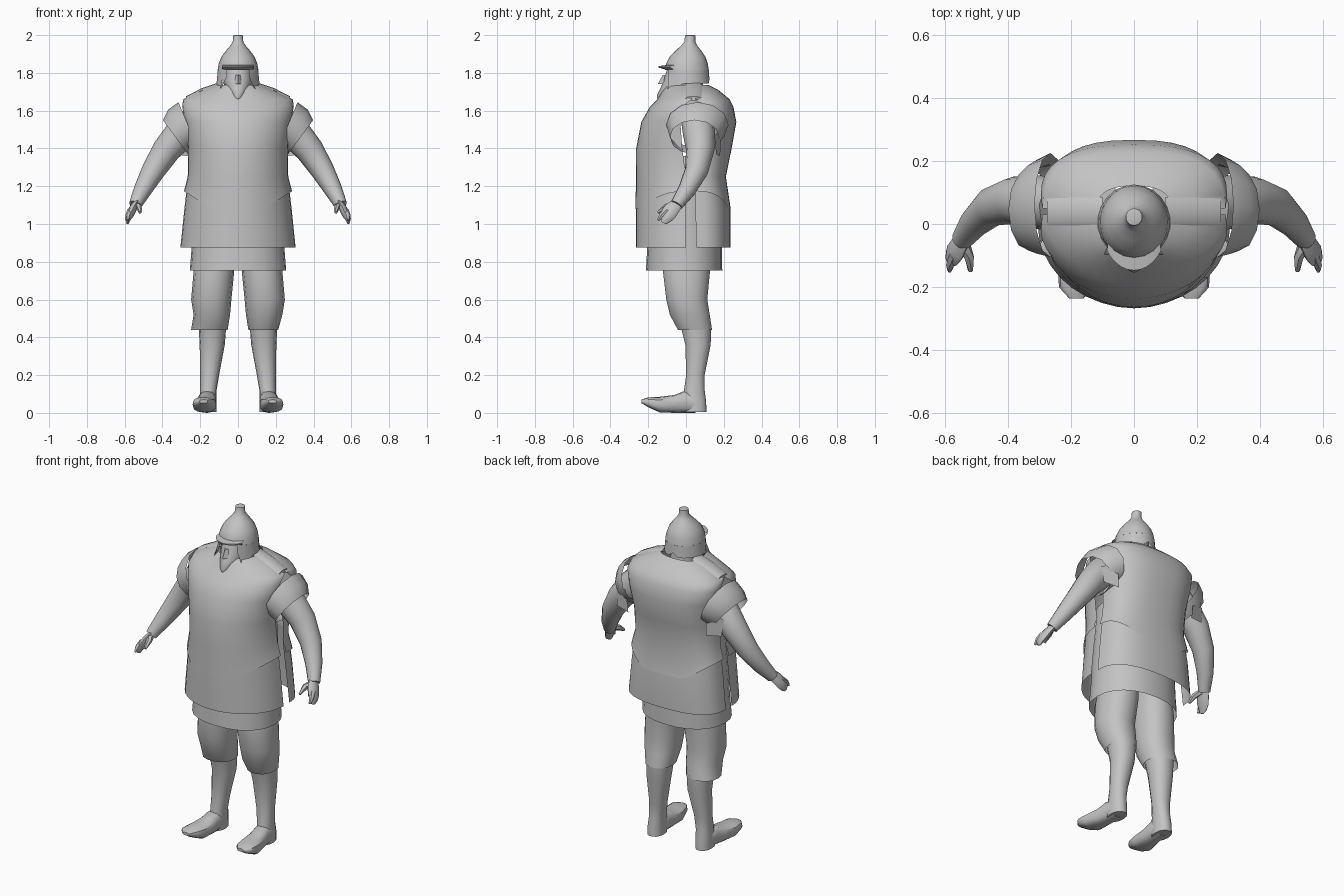
import bpy, bmesh, math
from mathutils import Vector

if "Cube" in bpy.data.objects:
    bpy.data.objects.remove(bpy.data.objects["Cube"])

grey = bpy.data.materials.new("plain grey")
grey.diffuse_color = (0.55, 0.55, 0.55, 1)
grey.use_nodes = True
grey.node_tree.nodes["Principled BSDF"].inputs["Base Color"].default_value = grey.diffuse_color


def oval(c, u, v, n=16, a0=0, a1=360, p=1.0):
    """Points on a (super)ellipse round c with half axes u and v; open unless a full turn."""
    c, u, v = Vector(c), Vector(u), Vector(v)
    full = a1 - a0 == 360
    pts = []
    for i in range(n if full else n + 1):
        a = math.radians(a0 + (a1 - a0) * i / n)
        f = lambda t: math.copysign(abs(t) ** p, t) if abs(t) > 1e-6 else 0
        pts.append(c + u * f(math.cos(a)) + v * f(math.sin(a)))
    return pts


def loft(name, rings, closed=True, caps=(False, False), mirror=False, angle=50):
    """Skin a list of equal point rings."""
    bm = bmesh.new()
    vs = [[bm.verts.new(p) for p in r] for r in rings]
    n = len(vs[0])
    for a, b in zip(vs, vs[1:]):
        for i in range(n if closed else n - 1):
            j = (i + 1) % n
            bm.faces.new((a[i], a[j], b[j], b[i]))
    if caps[0]:
        bm.faces.new(vs[0])
    if caps[1]:
        bm.faces.new(vs[-1])
    bmesh.ops.recalc_face_normals(bm, faces=bm.faces)
    me = bpy.data.meshes.new(name)
    bm.to_mesh(me)
    bm.free()
    me.materials.append(grey)
    ob = bpy.data.objects.new(name, me)
    bpy.context.collection.objects.link(ob)
    bpy.ops.object.select_all(action='DESELECT')
    bpy.context.view_layer.objects.active = ob
    ob.select_set(True)
    bpy.ops.object.shade_smooth_by_angle(angle=math.radians(angle))
    if mirror:
        m = ob.modifiers.new("mirror", 'MIRROR')
        m.use_clip = False
        m.use_mirror_merge = False
    return ob


def box_ring(z, x0, x1, y0, y1, n=14, p=0.9):
    """Level oval that fills the given x and y limits."""
    return oval(((x0 + x1) / 2, (y0 + y1) / 2, z), ((x1 - x0) / 2, 0, 0), (0, (y1 - y0) / 2, 0), n, p=p)


def path_tube(name, pts, n=10, flat=1.0):
    """Mirrored tube along (x, y, z, radius) points."""
    P = [Vector(p[:3]) for p in pts]
    rings = []
    for i, p in enumerate(pts):
        t = (P[min(i + 1, len(P) - 1)] - P[max(i - 1, 0)]).normalized()
        v = (Vector((0, 1, 0)) - t * t.y).normalized()
        u = v.cross(t)
        rings.append(oval(P[i], u * p[3] * flat, v * p[3], n))
    return loft(name, rings, caps=(True, True), mirror=True)


# Coat: separate front and back panels with side slits, each with a lower skirt layer
# z, half width, front y, front edge y, back edge y, back y
body = [(.875, .305, -.265, .00, .055, .235), (1.08, .284, -.265, .00, .05, .235),
        (1.25, .264, -.263, .00, .05, .21), (1.40, .262, -.262, -.02, .05, .24),
        (1.54, .278, -.235, -.03, .08, .265), (1.62, .293, -.19, -.02, .09, .25),
        (1.66, .288, -.15, .03, .05, .23), (1.71, .19, -.12, .035, .045, .17),
        (1.735, .12, -.10, .03, .04, .12)]


def panel(name, rows, front, grow=1.0, slant=False):
    rings = []
    for z, w, yf, ef, eb, yb in rows:
        if front:
            r = oval((0, ef, z), (w * grow, 0, 0), (0, (yf - ef) * grow, 0), 18, 0, 180)
        else:
            r = oval((0, eb, z), (w * grow, 0, 0), (0, (yb - eb) * grow, 0), 18, 0, 180, p=.8)
        rings.append(r)
    if slant:  # hem rises towards the sides
        for p in rings[0]:
            p.z += .09 * max(0, (abs(p.x) - .14) / .14)
    loft(name, rings, closed=False)


for side, front in (("front", True), ("back", False)):
    panel(side + "_coat_skirt", body[:3], front)
    panel(side + "_coat_panel", body[1:], front, 1.008, True)

# Undertunic below the coat
loft("undertunic", [box_ring(.755, -.255, .255, -.212, .192, 24),
                    box_ring(.88, -.245, .245, -.205, .19, 24),
                    box_ring(1.1, -.235, .235, -.19, .18, 24),
                    box_ring(1.36, -.22, .22, -.18, .18, 24)])

# Short sleeves, open at both ends
loft("sleeve", [oval((.265, .06, 1.525), (.05, 0, .12), (0, .165, 0), 12),
                oval((.305, .055, 1.495), (.065, 0, .11), (0, .15, 0), 12),
                oval((.332, .045, 1.46), (.066, 0, .09), (0, .13, 0), 12)], mirror=True)
# Loose flap behind each sleeve
loft("sleeve_flap", [[Vector((.27, .19, 1.50)), Vector((.36, .15, 1.47))],
                     [Vector((.26, .18, 1.36)), Vector((.35, .16, 1.37))]], closed=False, mirror=True)

# Arms and hands
path_tube("arm", [(.24, .06, 1.54, .085), (.31, .07, 1.47, .085), (.38, .075, 1.39, .075),
                  (.45, .055, 1.28, .062), (.505, .005, 1.18, .048), (.545, -.05, 1.10, .034)], 12)
path_tube("palm", [(.54, -.045, 1.11, .033), (.557, -.075, 1.08, .042), (.572, -.095, 1.05, .042),
                   (.583, -.108, 1.025, .03), (.584, -.118, 1.005, .014)], 8, .5)
path_tube("thumb", [(.54, -.06, 1.10, .02), (.522, -.105, 1.09, .017), (.518, -.148, 1.06, .008)], 6)
path_tube("forefinger", [(.57, -.10, 1.07, .018), (.582, -.13, 1.045, .014), (.584, -.148, 1.02, .007)], 6)

# Legs: the right one has a flared knee cuff
thigh = [(.95, .02, .20, -.10, .13), (.75, .02, .235, -.125, .13), (.60, .035, .248, -.107, .115),
         (.52, .042, .235, -.088, .128), (.44, .055, .213, -.045, .14)]
shin = [(.46, .062, .208, -.03, .136), (.36, .07, .203, -.005, .132), (.20, .10, .20, .0, .10),
        (.12, .113, .20, -.012, .10), (.06, .115, .205, -.02, .108), (.005, .115, .205, -.02, .11)]
for s, label in ((1, "left"), (-1, "right")):
    rings = []
    for z, x0, x1, y0, y1 in thigh:
        flare = .035 if s < 0 and z < .5 else 0
        rings.append(box_ring(z, *sorted((s * x0, s * (x1 + flare))), y0, y1))
    loft(label + "_thigh", rings, caps=(True, False))
    loft(label + "_shin", [box_ring(z, *sorted((s * x0, s * x1)), y0, y1) for z, x0, x1, y0, y1 in shin],
         caps=(False, True))

# Shoes with raised toes: y, x limits, z limits
shoe = [(.05, .118, .205, 0, .10), (-.01, .115, .212, 0, .115), (-.06, .115, .222, 0, .095),
        (-.14, .115, .24, .003, .085), (-.20, .13, .238, .03, .082), (-.236, .16, .205, .052, .07)]
loft("shoe", [oval(((x0 + x1) / 2, y, (z0 + z1) / 2), ((x1 - x0) / 2, 0, 0), (0, 0, (z1 - z0) / 2), 12, p=.75)
              for y, x0, x1, z0, z1 in shoe], caps=(True, True), mirror=True, angle=40)

# Head with a pointed beard: z, half width, front y, back y
head = [(1.655, .012, -.15, -.11), (1.68, .035, -.155, -.02), (1.72, .068, -.135, .06),
        (1.76, .08, -.118, .09), (1.82, .082, -.10, .09)]
loft("head", [box_ring(z, -w, w, y0, y1, 12, 1) for z, w, y0, y1 in head], caps=(True, True))
loft("nose", [[Vector((-.012, -.11, 1.79)), Vector((0, -.122, 1.79)), Vector((.012, -.11, 1.79))],
              [Vector((-.02, -.12, 1.74)), Vector((0, -.15, 1.74)), Vector((.02, -.12, 1.74))]],
     caps=(False, True))
loft("neck", [box_ring(1.62, -.08, .08, -.06, .10), box_ring(1.76, -.07, .07, -.06, .09)])

# Helmet dome with a short tube on top: z, half width, centre y, half depth
dome = [(1.815, .108, .005, .116), (1.85, .102, .005, .11), (1.885, .088, .008, .095),
        (1.92, .062, .013, .066), (1.945, .04, .017, .042), (1.965, .028, .02, .029),
        (1.998, .026, .022, .027), (2.0, .02, .022, .02)]
loft("helmet_dome", [oval((0, y, z), (w, 0, 0), (0, d, 0), 20) for z, w, y, d in dome], caps=(False, True))

# Helmet neck guard, open at the face and lengthened into cheek flaps
guard = [oval((0, y, z), (w, 0, 0), (0, d, 0), 18, -58, 238)
         for z, w, y, d in ((1.815, .108, .005, .116), (1.78, .111, .005, .118), (1.745, .115, .005, .12))]
for k, dz in ((0, -.035), (1, -.035), (2, -.02)):
    for i in (k, 18 - k):
        guard[2][i].z += dz
for i in (0, 18):
    guard[2][i].x *= 1.55
guard[2][9].z += .025  # small notch at the back
loft("helmet_guard", guard, closed=False)

# Narrow visor above the face
loft("visor", [oval((0, .0, z), (w, 0, 0), (0, d, 0), 10, -145, -35)
               for z, w, d in ((1.842, .10, .10), (1.836, .105, .147), (1.828, .105, .145), (1.815, .10, .10))],
     closed=False, angle=40)

# Shoulder straps covering the seams beside the neck
loft("shoulder_strap", [oval((x, .04, z), (0, .045, 0), (0, 0, .012), 8)
                        for x, z in ((.10, 1.738), (.19, 1.708), (.275, 1.664))], caps=(True, True), mirror=True)
